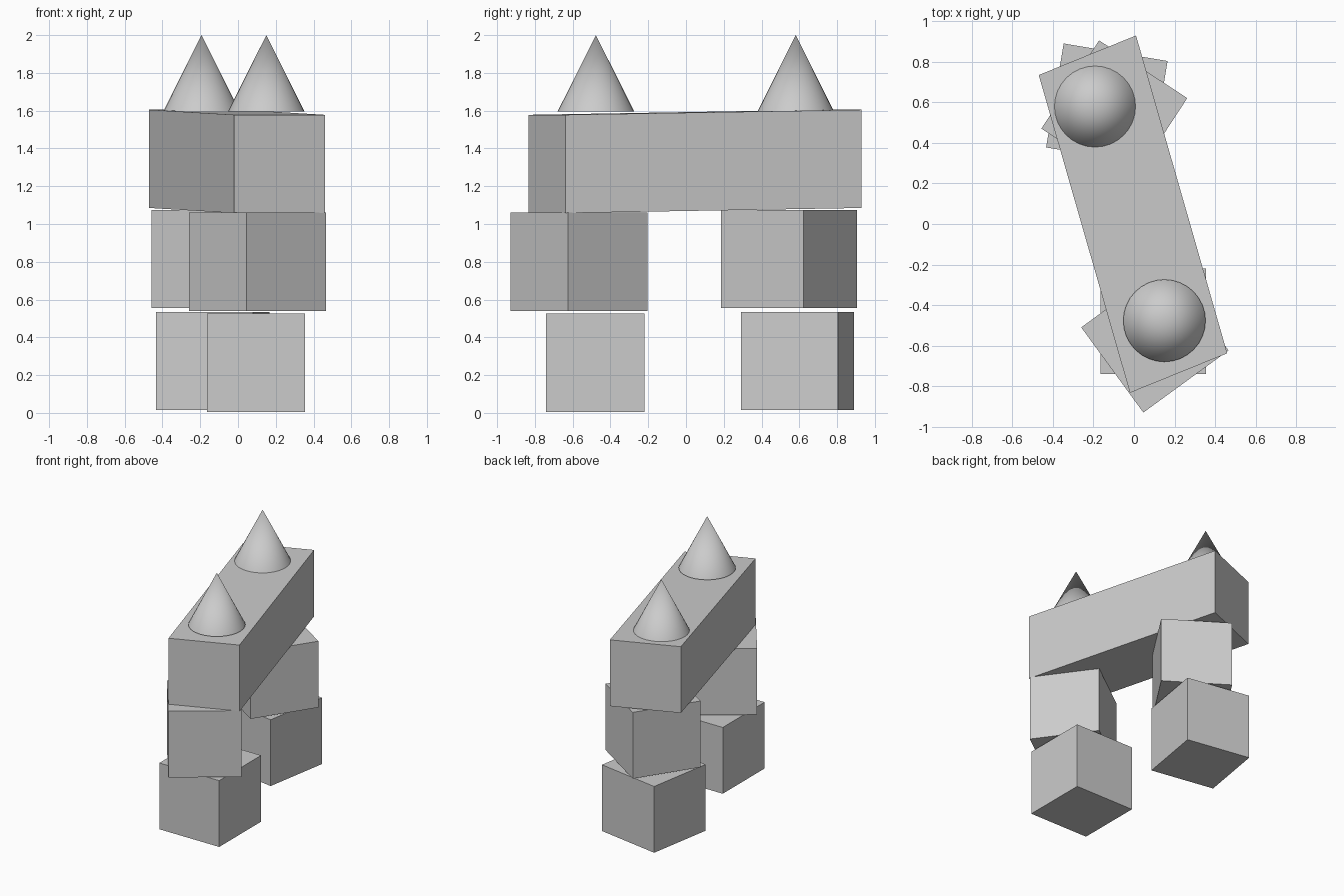
import bpy, bmesh
from math import radians

if "Cube" in bpy.data.objects:
    bpy.data.objects.remove(bpy.data.objects["Cube"])

S = 0.52  # block edge length


def block(name, x, y, z0, angle):
    bpy.ops.mesh.primitive_cube_add(size=S, location=(x, y, z0 + S / 2),
                                    rotation=(0, 0, radians(angle)))
    bpy.context.object.name = name


def cone(name, x, y):
    bpy.ops.mesh.primitive_cone_add(vertices=32, radius1=0.203, radius2=0, depth=0.405,
                                    location=(x, y, 1.595 + 0.405 / 2))
    bpy.context.object.name = name
    bpy.ops.object.shade_smooth_by_angle(angle=radians(40))


# Two stacked legs of loosely turned blocks
block("front_lower_block", 0.095, -0.48, 0.005, 0)
block("front_upper_block", 0.103, -0.567, 0.54, 36.1)
block("back_lower_block", -0.134, 0.591, 0.015, -9.6)
block("back_upper_block", -0.097, 0.546, 0.555, -33.2)

# Skewed beam: front end face extruded to the slightly higher back end
bm = bmesh.new()
ends = [(-0.02, -0.833, 1.058), (0.46, -0.638, 1.058)]
front = [bm.verts.new(p) for p in ends] + \
        [bm.verts.new((x, y, z + S)) for x, y, z in reversed(ends)]
face = bm.faces.new(front)
new = bmesh.ops.extrude_face_region(bm, geom=[face], use_keep_orig=True)["geom"]
bmesh.ops.translate(bm, vec=(-0.45, 1.568, 0.027),
                    verts=[g for g in new if isinstance(g, bmesh.types.BMVert)])
bmesh.ops.recalc_face_normals(bm, faces=bm.faces)
mesh = bpy.data.meshes.new("top_beam")
bm.to_mesh(mesh)
bm.free()
bpy.context.collection.objects.link(bpy.data.objects.new("top_beam", mesh))

# Cones standing on the beam
cone("front_cone", 0.15, -0.477)
cone("back_cone", -0.193, 0.581)
